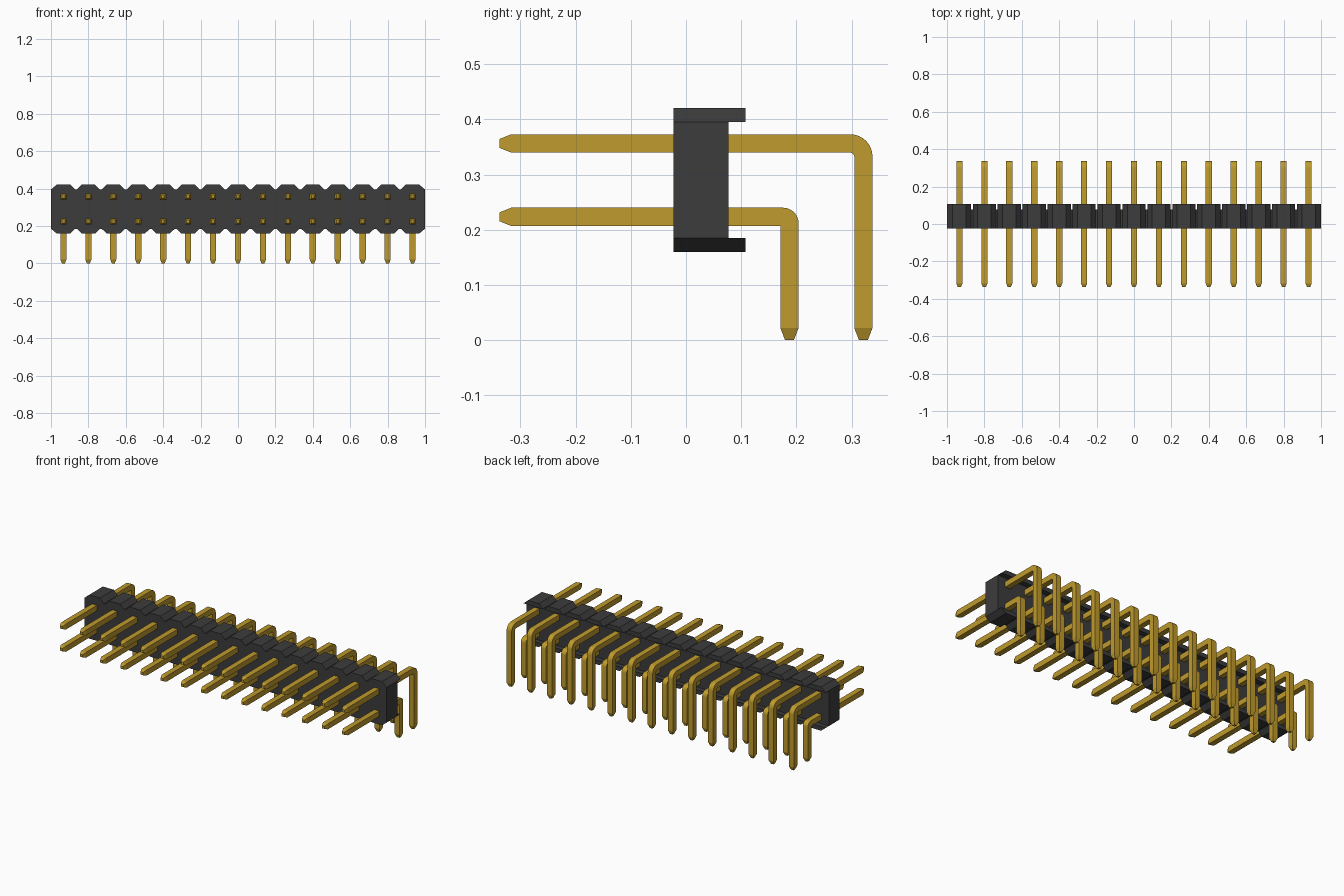
import bpy, bmesh, math

cube = bpy.data.objects.get("Cube")
if cube:
    bpy.data.objects.remove(cube, do_unlink=True)

COUNT = 15
PITCH = 2 / COUNT
HALF = 0.0165                      # half thickness of a pin
TIP = 0.008                        # half thickness at the pin tip
FRONT, CORE_BACK, LIP_BACK = -0.023, 0.077, 0.108
Z_LOW, Z_CORE0, Z_CORE1, Z_HIGH = 0.16, 0.185, 0.395, 0.421


def material(name, rgb):
    m = bpy.data.materials.new(name)
    m.use_nodes = True
    m.diffuse_color = (*rgb, 1)
    bsdf = m.node_tree.nodes["Principled BSDF"]
    bsdf.inputs["Base Color"].default_value = (*rgb, 1)
    bsdf.inputs["Roughness"].default_value = 0.6
    return m


black = material("black plastic", (0.045, 0.045, 0.046))
gold = material("gold metal", (0.52, 0.325, 0.026))


def finish(bm, name, mat):
    bmesh.ops.recalc_face_normals(bm, faces=bm.faces)
    me = bpy.data.meshes.new(name)
    bm.to_mesh(me)
    bm.free()
    me.materials.append(mat)
    ob = bpy.data.objects.new(name, me)
    bpy.context.collection.objects.link(ob)
    return ob


def loft(bm, rings):
    """Skin a list of closed rings of points and cap both ends."""
    rows = [[bm.verts.new(p) for p in ring] for ring in rings]
    n = len(rows[0])
    for a, b in zip(rows, rows[1:]):
        for i in range(n):
            j = (i + 1) % n
            bm.faces.new((a[i], a[j], b[j], b[i]))
    bm.faces.new(rows[0])
    bm.faces.new(rows[-1])


def prism(bm, profile, y0, y1):
    loft(bm, [[(x, y, z) for x, z in profile] for y in (y0, y1)])


# Housing: a plain core bar with a chamfered lip above and below each pin pair
bm = bmesh.new()
prism(bm, [(-1, Z_CORE0), (1, Z_CORE0), (1, Z_CORE1), (-1, Z_CORE1)], FRONT, CORE_BACK)
for i in range(COUNT):
    cx = (i - (COUNT - 1) / 2) * PITCH
    left = -1 if i == 0 else cx - 0.062
    right = 1 if i == COUNT - 1 else cx + 0.062
    for base, outer in ((Z_CORE1, Z_HIGH), (Z_CORE0, Z_LOW)):
        prism(bm, [(left, base), (right, base), (cx + 0.036, outer), (cx - 0.036, outer)],
              FRONT, LIP_BACK)
finish(bm, "housing", black)


def pin_row(name, z, y, r_out, r_in):
    """Row of right-angle pins; z is the level of the front leg, y of the down leg."""
    # Each station: outer point, inner point (y, z) and half width in x
    st = [((-0.338, z + TIP), (-0.338, z - TIP), TIP),
          ((-0.317, z + HALF), (-0.317, z - HALF), HALF)]
    oy, oz = y + HALF - r_out, z + HALF - r_out
    iy, iz = y - HALF - r_in, z - HALF - r_in
    for k in range(9):
        a = math.pi / 2 * (1 - k / 8)
        c, s = math.cos(a), math.sin(a)
        st.append(((oy + r_out * c, oz + r_out * s), (iy + r_in * c, iz + r_in * s), HALF))
    st += [((y + HALF, 0.022), (y - HALF, 0.022), HALF),
           ((y + TIP, 0), (y - TIP, 0), TIP)]
    bm = bmesh.new()
    for i in range(COUNT):
        cx = (i - (COUNT - 1) / 2) * PITCH
        loft(bm, [[(cx - w, *o), (cx + w, *o), (cx + w, *n), (cx - w, *n)]
                  for o, n, w in st])
    ob = finish(bm, name, gold)
    bpy.ops.object.select_all(action='DESELECT')
    ob.select_set(True)
    bpy.context.view_layer.objects.active = ob
    bpy.ops.object.shade_smooth_by_angle(angle=math.radians(20))


pin_row("upper_pins", 0.3565, 0.3215, 0.04, 0.008)
pin_row("lower_pins", 0.2235, 0.1875, 0.028, 0.001)
